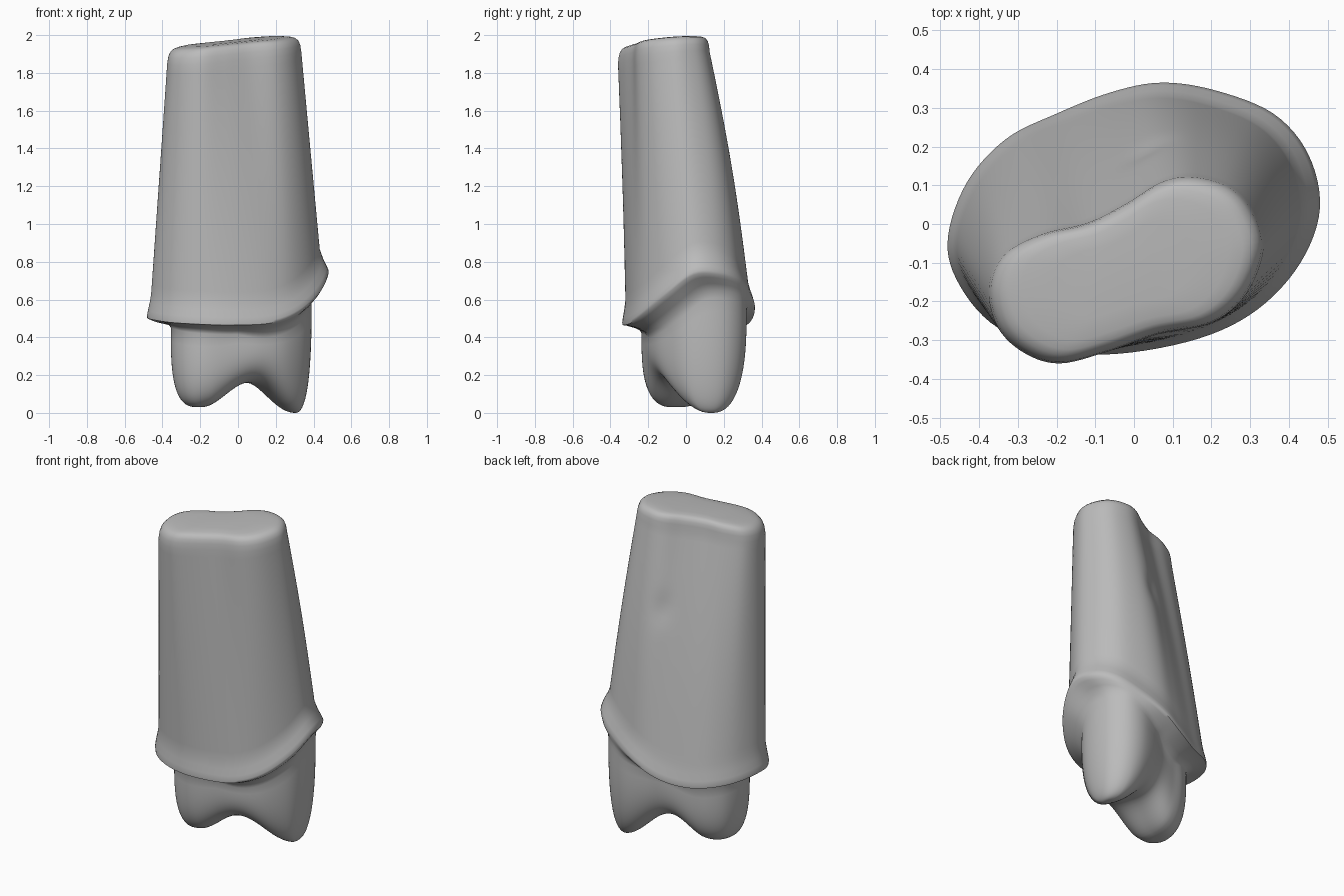
import bpy, bmesh, math
from mathutils import Vector

cube = bpy.data.objects.get("Cube")
if cube:
    bpy.data.objects.remove(cube, do_unlink=True)

grey = bpy.data.materials.new("plain grey")
grey.use_nodes = True
grey.diffuse_color = (0.5, 0.5, 0.5, 1)
grey.node_tree.nodes["Principled BSDF"].inputs["Base Color"].default_value = grey.diffuse_color

# Matching outlines, counterclockwise from the +x end
RIM = [(.48, .04, .74), (.45, .18, .74), (.36, .285, .7), (.21, .345, .62), (.07, .365, .55),
       (-.06, .34, .49), (-.2, .285, .46), (-.33, .22, .47), (-.43, .11, .49), (-.48, -.03, .51),
       (-.46, -.14, .505), (-.37, -.255, .49), (-.22, -.325, .48), (-.04, -.335, .475),
       (.17, -.295, .485), (.32, -.22, .54), (.43, -.1, .64)]
TOP = [(.335, -.06), (.305, .04), (.245, .1), (.15, .125), (.07, .11), (-.02, .055), (-.12, .005),
       (-.24, -.025), (-.34, -.08), (-.375, -.17), (-.35, -.27), (-.28, -.335), (-.19, -.36),
       (-.07, -.33), (.06, -.285), (.2, -.255), (.29, -.18)]
NECK = [(.39, .1), (.37, .22), (.3, .3), (.2, .32), (.08, .28), (-.03, .21), (-.14, .17),
        (-.24, .14), (-.32, .07), (-.355, -.04), (-.34, -.13), (-.28, -.2), (-.18, -.235),
        (-.03, -.22), (.13, -.19), (.26, -.13), (.36, -.02)]
STEPS = 6
START = 5  # ring index at the +x end of the long axis


def smooth_loop(points):
    """Closed Catmull-Rom curve through the points."""
    pts = [Vector((*p, 0)[:3]) for p in points]
    n, out = len(pts), []
    for i in range(n):
        a, b, c, d = (pts[(i + k) % n] for k in (-1, 0, 1, 2))
        for s in range(STEPS):
            t = s / STEPS
            out.append(b + (c - a) * t / 2 + (a * 2 - b * 5 + c * 4 - d) * t * t / 2
                       + (b * 3 - a - c * 3 + d) * t ** 3 / 2)
    return out


def loft(name, rings):
    """Skin the rings; both caps are strips of quads across the long axis."""
    bm = bmesh.new()
    loops = [[bm.verts.new(p) for p in ring] for ring in rings]
    n = len(loops[0])
    for low, high in zip(loops, loops[1:]):
        for i in range(n):
            j = (i + 1) % n
            bm.faces.new((low[i], low[j], high[j], high[i]))
    for ring in (loops[0], loops[-1]):
        for i in range(n // 2):
            quad = [ring[(START + k) % n] for k in (i, i + 1, -i - 1, -i)]
            bm.faces.new(list(dict.fromkeys(quad)))
    bmesh.ops.recalc_face_normals(bm, faces=bm.faces)
    mesh = bpy.data.meshes.new(name)
    bm.to_mesh(mesh)
    bm.free()
    mesh.materials.append(grey)
    obj = bpy.data.objects.new(name, mesh)
    bpy.context.collection.objects.link(obj)
    bpy.ops.object.select_all(action='DESELECT')
    obj.select_set(True)
    bpy.context.view_layer.objects.active = obj
    bpy.ops.object.shade_smooth_by_angle(angle=math.radians(60))


rim, top, neck = smooth_loop(RIM), smooth_loop(TOP), smooth_loop(NECK)
count = len(rim)


def shoulder_depth(r):
    return .06 + .08 * max(0, r.x / .48)


# Two cusps joined by a ridge with a notch between them
tip_a, tip_b = Vector((-.2, -.06, 0)), Vector((.3, .13, 0))
axis = tip_b - tip_a
along = [min(1, max(0, (c - tip_a).dot(axis) / axis.length_squared)) for c in neck]
along = [(along[i] + along[(2 * START - i) % count]) / 2 for i in range(count)]


def cusp_point(r, c, u, s):
    base = .03 * (1 - u) + .145 * math.sin(math.pi * u) ** 2
    power = 3.1 - .5 * u
    p = (tip_a + axis * u).lerp(c, s)
    p.z = base + (r.z - shoulder_depth(r) - base) * (1 - (1 - s ** power) ** (1 / power))
    return p


rings = []
for k in range(28, -1, -1):
    s = math.cos(math.pi / 2 * k / 28.4)
    rings.append([cusp_point(r, c, u, s) for r, c, u in zip(rim, neck, along)])

# Shoulder under the rim
for t, drop in ((.93, .72), (.65, .46), (.2, .22)):
    ring = []
    for r, c in zip(rim, neck):
        p = r.lerp(c, t)
        p.z = r.z - drop * shoulder_depth(r)
        ring.append(p)
    rings.append(ring)


# Flared rim, tighter on the right and back
def rim_point(r, flare, dz):
    scale = 1 - flare * (.072 + .05 * (r.x + r.y))
    return Vector((r.x * scale, r.y * scale, r.z + dz))


for flare, dz in ((.06, -.01), (0, .005), (.2, .03), (.62, .07)):
    rings.append([rim_point(r, flare, dz) for r in rim])

# Tapered wall, slightly bowed at the back, with a shallow dent
centre = Vector((-.03, -.12, 0))


def top_point(p, scale, dz):
    q = centre + (p - centre) * scale
    q.z = 1.98 + .08 * q.x + .075 * q.y + dz
    return q


WALL = 28
for k in range(WALL + 1):
    ring = []
    for r, t in zip(rim, top):
        p = rim_point(r, 1, .12).lerp(top_point(t, 1, -.09), k / WALL)
        back = max(0, r.y / .365)
        p.y += .018 * back * math.sin(math.pi * k / WALL)
        p.y -= .012 * back * math.exp(-((p.x - .03) / .05) ** 2 - ((p.z - 1.45) / .08) ** 2)
        ring.append(p)
    rings.append(ring)

# Rounded, tilted top
for s, dz in ((.985, -.055), (.96, -.032), (.91, -.015), (.85, -.008), (.75, -.003), (.5, 0)):
    rings.append([top_point(t, s, dz) for t in top])

loft("tapered_stump_with_cusps", rings)
